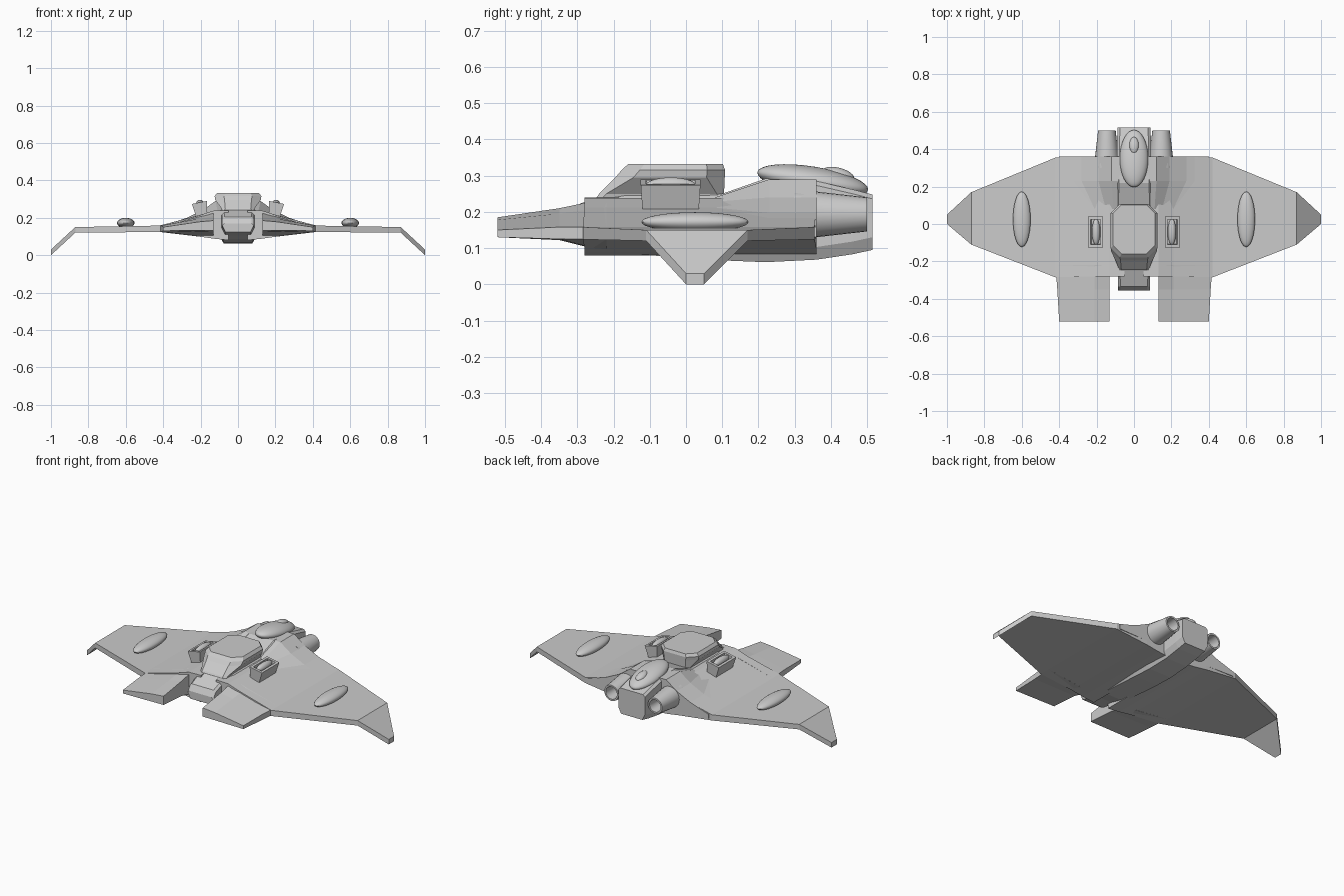
import bpy, bmesh
from math import cos, sin, pi, radians

if "Cube" in bpy.data.objects:
    bpy.data.objects.remove(bpy.data.objects["Cube"])


def loft(name, rings, mirror=False, caps=True, smooth=False):
    """Skin a list of equal-length closed rings."""
    bm = bmesh.new()
    vr = [[bm.verts.new(p) for p in r] for r in rings]
    n = len(vr[0])
    for a, b in zip(vr, vr[1:]):
        for i in range(n):
            j = (i + 1) % n
            bm.faces.new((a[i], a[j], b[j], b[i]))
    if caps:
        bm.faces.new(vr[0])
        bm.faces.new(vr[-1])
    bmesh.ops.recalc_face_normals(bm, faces=bm.faces)
    me = bpy.data.meshes.new(name)
    bm.to_mesh(me)
    bm.free()
    ob = bpy.data.objects.new(name, me)
    bpy.context.collection.objects.link(ob)
    return finish(ob, mirror, smooth)


def finish(ob, mirror, smooth):
    if mirror:
        # mirror about the world centre plane, whatever the object's origin
        ob.data.transform(ob.matrix_basis)
        ob.matrix_basis.identity()
        ob.modifiers.new("mirror", 'MIRROR')
        ob.modifiers["mirror"].use_mirror_merge = False
    if smooth:
        bpy.ops.object.select_all(action='DESELECT')
        ob.select_set(True)
        bpy.context.view_layer.objects.active = ob
        bpy.ops.object.shade_smooth_by_angle(angle=radians(35))
    return ob


def ellipsoid(name, loc, size, tilt=0, mirror=False):
    bpy.ops.mesh.primitive_uv_sphere_add(segments=32, ring_count=16, radius=1)
    ob = bpy.context.object
    ob.name = name
    ob.location, ob.scale, ob.rotation_euler = loc, size, (tilt, 0, 0)
    return finish(ob, mirror, True)


# Main wing with drooping tip: x, front y, back y, bottom z, top z
wing = [(0.05, -0.28, 0.36, 0.08, 0.24), (0.13, -0.28, 0.36, 0.088, 0.238),
        (0.21, -0.28, 0.36, 0.10, 0.212), (0.42, -0.285, 0.355, 0.124, 0.158),
        (0.87, -0.11, 0.17, 0.12, 0.15), (1.0, 0.0, 0.05, 0.0, 0.03)]
loft("wing", [[(x, f, b), (x, k, b), (x, k, t), (x, f, t)]
              for x, f, k, b, t in wing], mirror=True)

# Forward prongs: y, outer x, inner top, middle top, outer top, bottoms
prong = [(-0.52, 0.40, 0.185, 0.178, 0.15, 0.133, 0.13),
         (-0.35, 0.41, 0.21, 0.195, 0.158, 0.122, 0.125),
         (-0.22, 0.42, 0.237, 0.213, 0.158, 0.09, 0.124)]
loft("forward_prong", [[(0.13, y, b), (0.13, y, t), (0.21, y, m),
                        (x, y, o), (x, y, c)]
                       for y, x, t, m, o, b, c in prong], mirror=True)

# Fuselage: y, bottom z, top z, half width
body = [(-0.355, 0.125, 0.17, 0.085), (-0.335, 0.118, 0.205, 0.085),
        (-0.25, 0.105, 0.24, 0.088), (-0.17, 0.085, 0.25, 0.095),
        (0.10, 0.066, 0.25, 0.097), (0.22, 0.061, 0.292, 0.095),
        (0.36, 0.068, 0.285, 0.09), (0.46, 0.083, 0.262, 0.09),
        (0.515, 0.095, 0.248, 0.088)]
loft("fuselage", [[(-w * .8, y, b), (w * .8, y, b), (w, y, b + .035),
                   (w, y, t - .012), (w * .85, y, t), (-w * .85, y, t),
                   (-w, y, t - .012), (-w, y, b + .035)]
                  for y, b, t, w in body])

# Rear shoulders sloping from the spine to the wing
shoulder = [(0.08, 0.11, 0.24, 0.15, 0.228, 0.21, 0.212),
            (0.23, 0.12, 0.29, 0.19, 0.24, 0.28, 0.197),
            (0.36, 0.12, 0.29, 0.19, 0.24, 0.28, 0.197)]
loft("rear_shoulder", [[(0, y, .12), (0, y, za), (xa, y, za), (xb, y, zb),
                        (xc, y, zc), (0.4, y, 0.158), (0.4, y, .13)]
                       for y, xa, za, xb, zb, xc, zc in shoulder], mirror=True)

# Canopy: z, half width, front y, back y, corner cut
canopy = [(0.235, 0.085, -0.25, 0.105, 0.015), (0.25, 0.088, -0.24, 0.105, 0.02),
          (0.295, 0.122, -0.195, 0.107, 0.05), (0.315, 0.125, -0.178, 0.108, 0.05),
          (0.332, 0.112, -0.16, 0.102, 0.045)]
loft("canopy", [[(w - c, f, z), (w, f + c, z), (w, k - c, z), (w - c, k, z),
                 (c - w, k, z), (-w, k - c, z), (-w, f + c, z), (c - w, f, z)]
                for z, w, f, k, c in canopy])

# Engine nozzles with hollow ends: y, radius
engine = [(0.30, 0.066), (0.36, 0.063), (0.50, 0.047), (0.50, 0.037), (0.42, 0.032)]
loft("engine_nozzle", [[(0.145 + r * cos(i * pi / 12), y, 0.193 + r * sin(i * pi / 12))
                        for i in range(24)] for y, r in engine],
     mirror=True, smooth=True)

# Weapon trays on the shoulders: outer, rim and recessed floor
tray = []
for z, x0, x1, y0, y1 in [(0.20, 0.165, 0.222, -0.12, 0.035),
                          (0.285, 0.165, 0.246, -0.125, 0.04),
                          (0.285, 0.178, 0.232, -0.11, 0.025),
                          (0.268, 0.180, 0.228, -0.108, 0.023)]:
    s = 0.2 if z > 0.21 else 0.0     # rim slopes outward
    tray.append([(x, y, z - s * (x - 0.19)) for x, y in
                 [(x0, y0), (x1, y0), (x1, y1), (x0, y1)]])
loft("shoulder_tray", tray, mirror=True)
ellipsoid("tray_pod", (0.203, -0.042, 0.272), (0.022, 0.07, 0.023), mirror=True)

# Wing pods and dorsal domes
ellipsoid("wing_pod", (0.6, 0.025, 0.172), (0.047, 0.148, 0.027), mirror=True)
ellipsoid("dorsal_dome", (0, 0.35, 0.285), (0.076, 0.155, 0.04), tilt=-0.16)
ellipsoid("dorsal_dome_top", (0, 0.42, 0.302), (0.026, 0.046, 0.02), tilt=-0.25)
